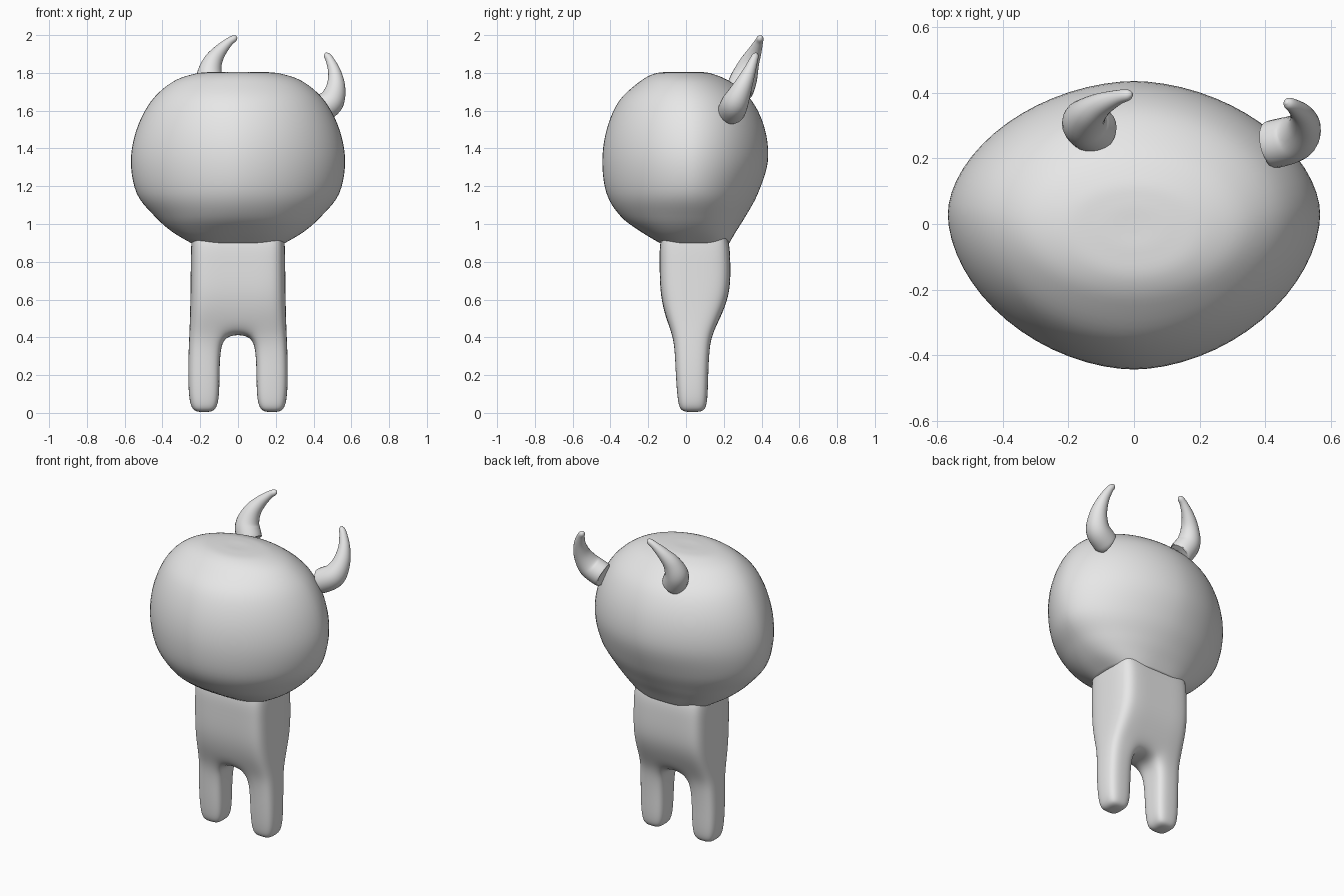
import bpy, bmesh, math
from mathutils import Vector

if "Cube" in bpy.data.objects:
    bpy.data.objects.remove(bpy.data.objects["Cube"])

grey = bpy.data.materials.new("plain_grey")
grey.use_nodes = True
grey.diffuse_color = (0.8, 0.8, 0.8, 1)
grey.node_tree.nodes["Principled BSDF"].inputs["Base Color"].default_value = (0.8, 0.8, 0.8, 1)


def finish(bm, name, angle=180):
    """Turn a bmesh into a smooth-shaded grey object."""
    bmesh.ops.recalc_face_normals(bm, faces=bm.faces)
    mesh = bpy.data.meshes.new(name)
    bm.to_mesh(mesh)
    bm.free()
    mesh.materials.append(grey)
    obj = bpy.data.objects.new(name, mesh)
    bpy.context.collection.objects.link(obj)
    bpy.ops.object.select_all(action='DESELECT')
    obj.select_set(True)
    bpy.context.view_layer.objects.active = obj
    bpy.ops.object.shade_smooth_by_angle(angle=math.radians(angle))
    return obj


def smooth_rows(rows, steps):
    """Catmull-Rom interpolation through rows of numbers."""
    out = []
    for i in range(len(rows) - 1):
        a, b = rows[max(i - 1, 0)], rows[i]
        c, d = rows[i + 1], rows[min(i + 2, len(rows) - 1)]
        for s in range(steps):
            t = s / steps
            out.append([q + 0.5 * t * (r - p + t * (2*p - 5*q + 4*r - w + t * (3*(q - r) + w - p)))
                        for p, q, r, w in zip(a, b, c, d)])
    return out + [list(rows[-1])]


def loft(rings):
    """Skin a list of equal rings and cap both ends."""
    bm = bmesh.new()
    vs = [[bm.verts.new(p) for p in ring] for ring in rings]
    n = len(vs[0])
    for lo, hi in zip(vs, vs[1:]):
        for i in range(n):
            bm.faces.new((lo[i], lo[(i + 1) % n], hi[(i + 1) % n], hi[i]))
    bm.faces.new(vs[0])
    bm.faces.new(vs[-1])
    return bm


# Head: stacked ovals (z, half width, front y, back y, widest y, roundness)
HEAD = [
    (0.90, 0.25, -0.14, 0.23, 0.04, 2.8),
    (0.96, 0.35, -0.24, 0.265, 0.03, 2.3),
    (1.04, 0.44, -0.345, 0.315, 0.03, 2.0),
    (1.16, 0.535, -0.42, 0.38, 0.03, 1.85),
    (1.33, 0.567, -0.443, 0.433, 0.03, 1.82),
    (1.50, 0.537, -0.42, 0.418, 0.03, 1.85),
    (1.65, 0.46, -0.355, 0.35, 0.02, 1.9),
    (1.75, 0.35, -0.25, 0.24, 0.0, 1.95),
    (1.795, 0.23, -0.17, 0.14, -0.01, 2.0),
    (1.805, 0.12, -0.09, 0.07, -0.01, 2.0),
    (1.805, 0.02, -0.03, 0.01, -0.01, 2.0),
]


def oval(row, count=64):
    z, hx, front, back, mid, power = row
    ring = []
    for i in range(count):
        a = math.tau * i / count
        c, s = math.cos(a), math.sin(a)
        x = hx * math.copysign(abs(c) ** (2 / power), c)
        depth = back - mid if s > 0 else mid - front
        ring.append((x, mid + depth * math.copysign(abs(s) ** (2 / power), s), z))
    return ring


finish(loft([oval(r) for r in smooth_rows(HEAD, 5)]), "head")


# Body and legs: one block cage, rounded by subdivision
# level: (z, outer x, middle x, inner x, front y, back y)
LEVELS = [
    (0.005, 0.238, 0.18, 0.125, -0.03, 0.10),
    (0.06, 0.262, 0.18, 0.100, -0.047, 0.117),
    (0.20, 0.267, 0.18, 0.098, -0.057, 0.120),
    (0.33, 0.264, 0.178, 0.095, -0.062, 0.126),
    (0.415, 0.260, 0.17, 0.070, -0.073, 0.138),
    (0.52, 0.256, 0.16, 0.065, -0.113, 0.190),
    (0.64, 0.254, 0.16, 0.065, -0.138, 0.235),
    (0.80, 0.252, 0.16, 0.065, -0.14, 0.236),
    (1.00, 0.250, 0.16, 0.065, -0.14, 0.225),
]
CROTCH = 4


def cage_point(i, j, k):
    z, outer, middle, inner, front, back = LEVELS[k]
    x = (-outer, -middle, -inner, inner, middle, outer)[i]
    mid = (front + back) / 2
    y = (front, mid, back)[j]
    if i in (0, 5) and j != 1:      # soften outer corners
        x *= 0.97
        y = mid + (y - mid) * 0.9
    if k < CROTCH and i in (2, 3) and j != 1:
        y = mid + (y - mid) * 0.9
    return x, y, z


cells = {(i, j, k) for i in range(5) for j in range(2) for k in range(len(LEVELS) - 1)
         if i != 2 or k >= CROTCH}
bm = bmesh.new()
verts = {}
for cell in cells:
    for axis in range(3):
        for side in (0, 1):
            near = list(cell)
            near[axis] += 1 if side else -1
            if tuple(near) in cells:
                continue
            quad = []
            for u, v in ((0, 0), (1, 0), (1, 1), (0, 1)):
                p = list(cell)
                p[axis] += side
                p[(axis + 1) % 3] += u
                p[(axis + 2) % 3] += v
                key = tuple(p)
                if key not in verts:
                    verts[key] = bm.verts.new(cage_point(*key))
                quad.append(verts[key])
            bm.faces.new(quad)
body = finish(bm, "body_and_legs")
body.modifiers.new("rounding", 'SUBSURF').levels = 3
body.modifiers["rounding"].render_levels = 3


# Horns: tapered tubes along curved paths (x, y, z, radius)
def horn(name, path):
    rows = smooth_rows(path, 5)
    pts = [Vector(r[:3]) for r in rows]
    rings = []
    tangent = (pts[1] - pts[0]).normalized()
    side = tangent.orthogonal().normalized()
    for i, row in enumerate(rows):
        new = (pts[min(i + 1, len(pts) - 1)] - pts[max(i - 1, 0)]).normalized()
        side = tangent.rotation_difference(new) @ side
        tangent = new
        other = tangent.cross(side)
        rings.append([pts[i] + row[3] * (math.cos(a) * side + math.sin(a) * other)
                      for a in (math.tau * k / 24 for k in range(24))])
    finish(loft(rings), name, 60)


horn("left_horn", [
    (0.410, 0.240, 1.595, 0.066), (0.425, 0.243, 1.602, 0.073), (0.490, 0.262, 1.645, 0.070),
    (0.517, 0.297, 1.72, 0.052), (0.512, 0.332, 1.80, 0.035),
    (0.488, 0.357, 1.865, 0.023), (0.470, 0.368, 1.893, 0.017), (0.463, 0.372, 1.904, 0.006)])
horn("right_horn", [
    (-0.110, 0.280, 1.695, 0.066), (-0.120, 0.285, 1.71, 0.073), (-0.150, 0.308, 1.775, 0.070),
    (-0.137, 0.335, 1.85, 0.053), (-0.100, 0.363, 1.91, 0.037),
    (-0.050, 0.385, 1.962, 0.023), (-0.018, 0.393, 1.984, 0.017), (-0.006, 0.395, 1.991, 0.006)])
